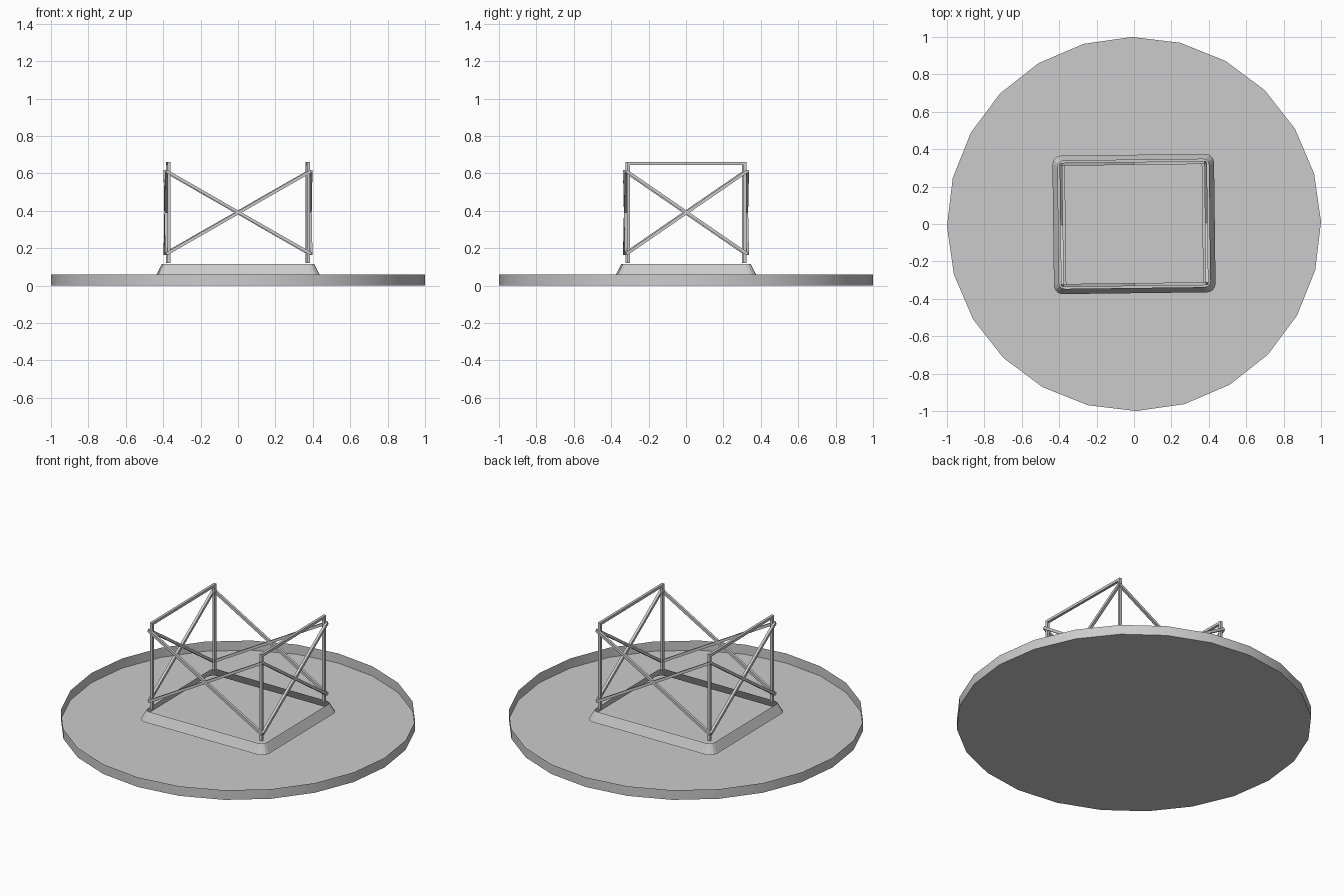
import bpy, bmesh, math
from mathutils import Vector, Matrix

cube = bpy.data.objects.get("Cube")
if cube:
    bpy.data.objects.remove(cube, do_unlink=True)

grey = bpy.data.materials.new("plain_grey")
grey.use_nodes = True
GREY = (0.6, 0.6, 0.6, 1)
grey.diffuse_color = GREY
grey.node_tree.nodes["Principled BSDF"].inputs["Base Color"].default_value = GREY

TURN = Matrix.Rotation(math.radians(0.7), 4, "Z")  # slight turn of the whole model


def add_object(name, bm):
    bm.transform(TURN)
    mesh = bpy.data.meshes.new(name)
    bm.to_mesh(mesh)
    bm.free()
    mesh.materials.append(grey)
    obj = bpy.data.objects.new(name, mesh)
    bpy.context.collection.objects.link(obj)


def rod(name, a, b, width=0.016):
    # Square bar from a to b, with its sides kept square to the frame
    a, b = Vector(a), Vector(b)
    along = (b - a).normalized()
    side = Vector((1, 0, 0)) if abs(along.x) < 0.001 else Vector((0, 1, 0))
    basis = Matrix((side, along.cross(side), along)).transposed().to_4x4()
    size = Matrix.Diagonal((width, width, (b - a).length, 1))
    bm = bmesh.new()
    bmesh.ops.create_cube(bm, size=1)
    bm.transform(Matrix.Translation((a + b) / 2) @ basis @ size)
    add_object(name, bm)


def circle(radius, z, sides=24):
    return [(radius * math.cos(2 * math.pi * i / sides),
             radius * math.sin(2 * math.pi * i / sides), z) for i in range(sides)]


def rounded_rect(hx, hy, r, z, steps=3):
    pts = []
    for k, (sx, sy) in enumerate([(1, 1), (-1, 1), (-1, -1), (1, -1)]):
        for i in range(steps + 1):
            t = math.pi / 2 * (k + i / steps)
            pts.append((sx * (hx - r) + r * math.cos(t), sy * (hy - r) + r * math.sin(t), z))
    return pts


def open_wall(name, bottom, top, floor=False, smooth=False):
    # Thin wall between two outlines, open at the top
    bm = bmesh.new()
    low = [bm.verts.new(p) for p in bottom]
    high = [bm.verts.new(p) for p in top]
    for i in range(len(low)):
        k = (i + 1) % len(low)
        bm.faces.new((low[i], low[k], high[k], high[i])).smooth = smooth
    if floor:
        bm.faces.new(low[::-1])
    add_object(name, bm)


# Shallow round tray: floor with a low rim
open_wall("round_tray", circle(1, 0), circle(1, 0.06), floor=True, smooth=True)

# Sloping curb, open inside
open_wall("curb", rounded_rect(0.432, 0.370, 0.045, 0.06),
          rounded_rect(0.404, 0.342, 0.03, 0.116))

# Corner posts
PX, PY = 0.374, 0.312
for sx, side in ((1, "left"), (-1, "right")):
    for sy, end in ((-1, "front"), (1, "back")):
        rod(f"{end}_{side}_post", (sx * PX, sy * PY, 0.122), (sx * PX, sy * PY, 0.66))

# Top rails and crossed braces on the left and right
LOW, HIGH = 0.17, 0.612
for s, side in ((1, "left"), (-1, "right")):
    rod(f"{side}_top_rail", (s * PX, -PY, 0.652), (s * PX, PY, 0.652))
    x = s * 0.386
    rod(f"{side}_brace_a", (x, -0.322, LOW), (x, 0.322, HIGH))
    rod(f"{side}_brace_b", (x, -0.322, HIGH), (x, 0.322, LOW))

# Crossed braces on the front and back
for s, end in ((-1, "front"), (1, "back")):
    y = s * 0.324
    rod(f"{end}_brace_a", (-0.386, y, LOW), (0.386, y, HIGH))
    rod(f"{end}_brace_b", (-0.386, y, HIGH), (0.386, y, LOW))
